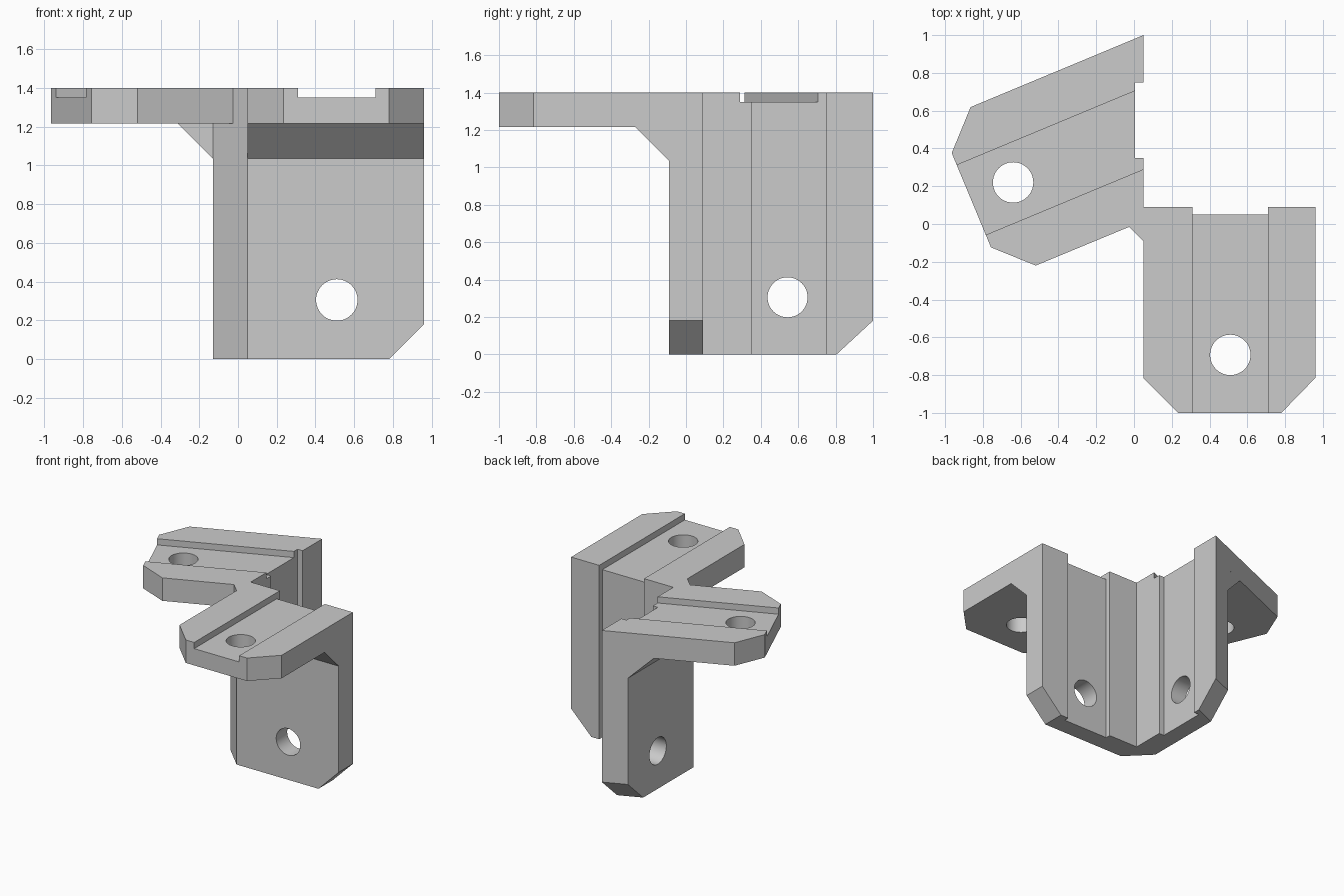
import bpy, bmesh, math
from mathutils import Matrix, Vector

cube = bpy.data.objects.get("Cube")
if cube:
    bpy.data.objects.remove(cube)

grey = bpy.data.materials.new("plain grey")
colour = (0.6, 0.6, 0.6, 1)
grey.diffuse_color = colour
grey.use_nodes = True
grey.node_tree.nodes["Principled BSDF"].inputs["Base Color"].default_value = colour

TOP, UNDER = 1.4, 1.215          # top plate
FACE = 0.09                      # half thickness of the walls
CUT = 0.18                       # chamfer size
SLANT = math.radians(22.6)       # turn of the skewed arm
X, Y, Z = Vector((1, 0, 0)), Vector((0, 1, 0)), Vector((0, 0, 1))
ALONG = Vector((math.cos(SLANT), math.sin(SLANT), 0))
ACROSS = Vector((-math.sin(SLANT), math.cos(SLANT), 0))


def make_object(name, bm):
    bmesh.ops.recalc_face_normals(bm, faces=bm.faces)
    mesh = bpy.data.meshes.new(name)
    bm.to_mesh(mesh)
    bm.free()
    mesh.materials.append(grey)
    ob = bpy.data.objects.new(name, mesh)
    bpy.context.collection.objects.link(ob)
    return ob


def prism(name, points, low, high, u=X, v=Y, w=Z, origin=Vector()):
    """Outline in the u-v plane, extruded along w from low to high."""
    bm = bmesh.new()
    face = bm.faces.new([bm.verts.new(origin + u * a + v * b + w * low) for a, b in points])
    grown = bmesh.ops.extrude_face_region(bm, geom=[face])["geom"]
    verts = [g for g in grown if isinstance(g, bmesh.types.BMVert)]
    bmesh.ops.translate(bm, verts=verts, vec=w * (high - low))
    return make_object(name, bm)


def hull(name, points):
    bm = bmesh.new()
    bmesh.ops.convex_hull(bm, input=[bm.verts.new(p) for p in points])
    return make_object(name, bm)


def drill(name, centre, axis):
    bm = bmesh.new()
    turn = axis.to_track_quat("Z", "Y").to_matrix().to_4x4()
    bmesh.ops.create_cone(bm, cap_ends=True, segments=48, radius1=0.107, radius2=0.107,
                          depth=0.6, matrix=Matrix.Translation(centre) @ turn)
    return make_object(name, bm)


def combine(target, tool, operation):
    tool.hide_render = True
    mod = target.modifiers.new(tool.name, "BOOLEAN")
    mod.operation, mod.solver, mod.object = operation, "EXACT", tool
    bpy.context.view_layer.objects.active = target
    bpy.ops.object.modifier_apply(modifier=mod.name)
    bpy.data.objects.remove(tool)


# Two walls in an L, with a shallow channel in each inner face
walls = [(0.05, -FACE), (0.96, -FACE), (0.96, FACE), (0.71, FACE), (0.71, 0.05),
         (0.31, 0.05), (0.31, FACE), (0.05, FACE), (0.05, 0.35), (0.005, 0.35),
         (0.005, 0.75), (0.05, 0.75), (0.05, 1), (-0.13, 0.925), (-0.13, FACE)]
bracket = prism("corner_bracket", walls, 0, UNDER)

# Top plate with the straight arm and the skewed arm
plate = walls[2:13] + [(-0.865, 0.619), (-0.965, 0.376), (-0.757, -0.124), (-0.52, -0.22),
                       (-0.025, -0.015), (0.05, -FACE), (0.05, -0.815), (0.235, -1),
                       (0.78, -1), (0.96, -0.815)]
combine(bracket, prism("top_plate", plate, UNDER, TOP), "UNION")

# Sloping gussets under both arms
low = UNDER - CUT
straight = [(x, y, z) for x in (0.05, 0.96)
            for y, z in ((-FACE, low), (-FACE, UNDER), (-FACE - CUT, UNDER))]
skewed = [(-0.13, FACE, low), (-0.13, FACE, UNDER), (-0.31, FACE, UNDER),
          (-0.13, 0.925, low), (-0.13, 0.925, UNDER), (-0.31, 0.85, UNDER)]
combine(bracket, hull("straight_gusset", straight), "UNION")
combine(bracket, hull("skewed_gusset", skewed), "UNION")

# Channels along the tops of the arms
combine(bracket, prism("straight_channel", [(0.31, -1.2), (0.71, -1.2), (0.71, 0.2), (0.31, 0.2)],
                       1.35, 1.5), "DIFFERENCE")
start = Vector((0.05, 0.29, 0))
combine(bracket, prism("skewed_channel", [(-1.4, 0), (0.4, 0), (0.4, 0.4), (-1.4, 0.4)],
                       1.35, 1.5, ALONG, ACROSS, Z, start), "DIFFERENCE")

# Chamfers on the lower outer corners of the walls
corner = [(-CUT - 0.1, -0.1), (0.1, CUT + 0.1), (0.1, -0.1)]
combine(bracket, prism("straight_chamfer", corner, -0.3, 0.3, X, Z, Y,
                       Vector((0.96, 0, 0))), "DIFFERENCE")
combine(bracket, prism("skewed_chamfer", corner, -0.4, 0.3, ACROSS, Z, ALONG,
                       Vector((0.05, 1, 0))), "DIFFERENCE")

# Bolt holes through the walls and arms
for name, centre, axis in (("front_wall_hole", (0.51, 0, 0.305), Y),
                           ("side_wall_hole", (-0.04, 0.543, 0.305), X),
                           ("straight_arm_hole", (0.51, -0.693, 1.3), Z),
                           ("skewed_arm_hole", (-0.64, 0.22, 1.3), Z)):
    combine(bracket, drill(name, Vector(centre), axis), "DIFFERENCE")

# Tidy the joins between flush parts
bm = bmesh.new()
bm.from_mesh(bracket.data)
bmesh.ops.remove_doubles(bm, verts=bm.verts, dist=0.0005)
bmesh.ops.recalc_face_normals(bm, faces=bm.faces)
bm.to_mesh(bracket.data)
bm.free()

# Smooth bores, sharp edges elsewhere
bpy.ops.object.select_all(action="DESELECT")
bracket.select_set(True)
bpy.context.view_layer.objects.active = bracket
bpy.ops.object.shade_smooth_by_angle(angle=math.radians(20))
